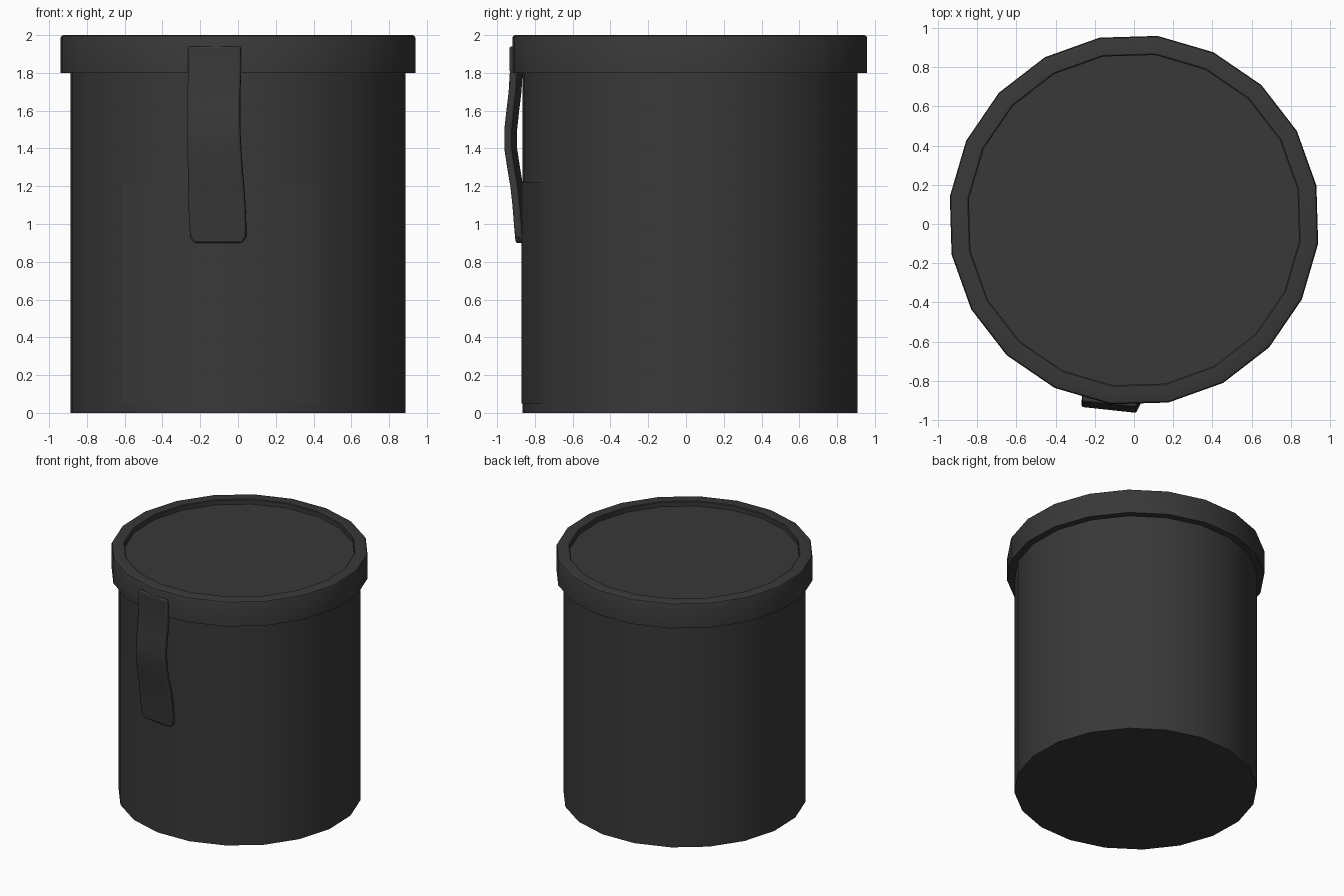
import bpy, bmesh, math

if "Cube" in bpy.data.objects:
    bpy.data.objects.remove(bpy.data.objects["Cube"])

SIDES = 20
TURN = math.radians(-7.3)
CY = 0.02

mat = bpy.data.materials.new("charcoal")
mat.diffuse_color = (0.04, 0.04, 0.04, 1)
mat.use_nodes = True
mat.node_tree.nodes["Principled BSDF"].inputs["Base Color"].default_value = mat.diffuse_color


def finish(name, bm, fix=True):
    if fix:
        bmesh.ops.recalc_face_normals(bm, faces=bm.faces)
    me = bpy.data.meshes.new(name)
    bm.to_mesh(me)
    bm.free()
    me.materials.append(mat)
    ob = bpy.data.objects.new(name, me)
    bpy.context.collection.objects.link(ob)
    bpy.ops.object.select_all(action='DESELECT')
    ob.select_set(True)
    bpy.context.view_layer.objects.active = ob
    bpy.ops.object.shade_smooth_by_angle(angle=math.radians(30))
    return ob


def ring_point(r, z, i):
    a = TURN + 2 * math.pi * i / SIDES
    return (r * math.cos(a), CY + r * math.sin(a), z)


def lathe(name, profile):
    """Twenty-sided turned solid, capped at both profile ends."""
    bm = bmesh.new()
    rings = [[bm.verts.new(ring_point(r, z, i)) for i in range(SIDES)]
             for r, z in profile]
    for a, b in zip(rings, rings[1:]):
        for i in range(SIDES):
            j = (i + 1) % SIDES
            bm.faces.new((a[i], a[j], b[j], b[i]))
    bm.faces.new(rings[0])
    bm.faces.new(rings[-1])
    return finish(name, bm)


# Container and overhanging lid with a shallow recess
lathe("container_body", [(0.894, 0), (0.894, 1.9)])
lathe("lid", [(0.88, 1.8), (0.947, 1.8), (0.947, 1.985), (0.942, 1.996),
              (0.932, 2.0), (0.855, 2.0), (0.849, 1.995), (0.849, 1.96)])

# Label panel wrapped over four front facets
bm = bmesh.new()
cols = [[bm.verts.new(ring_point(0.897, z, i)) for z in (0.05, 1.22)]
        for i in range(13, 18)]
for a, b in zip(cols, cols[1:]):
    bm.faces.new((a[0], b[0], b[1], a[1]))
finish("front_label", bm, fix=False)

# Wavy pull strap: z, left x, right x, front y of the right edge
rows = [(1.94, -0.265, 0.013, -0.936), (1.80, -0.266, 0.014, -0.934),
        (1.70, -0.268, 0.010, -0.940), (1.60, -0.268, 0.009, -0.952),
        (1.50, -0.268, 0.010, -0.963), (1.40, -0.268, 0.015, -0.963),
        (1.30, -0.267, 0.022, -0.948), (1.20, -0.265, 0.030, -0.931),
        (1.10, -0.263, 0.037, -0.920), (1.00, -0.260, 0.041, -0.912),
        (0.93, -0.254, 0.041, -0.906), (0.90, -0.232, 0.018, -0.903)]
THICK = 0.04
bm = bmesh.new()
loops = []
for z, xl, xr, y in rows:
    yl = y + 0.03
    pts = [(xl, yl), (xr, y), (xr + 0.004, y + THICK), (xl + 0.004, yl + THICK)]
    loops.append([bm.verts.new((px, py, z)) for px, py in pts])
for a, b in zip(loops, loops[1:]):
    for i in range(4):
        j = (i + 1) % 4
        bm.faces.new((a[i], a[j], b[j], b[i]))
bm.faces.new(loops[0])
bm.faces.new(loops[-1])
strap = finish("pull_strap", bm)
bev = strap.modifiers.new("soft_edges", 'BEVEL')
bev.width = 0.01
bev.segments = 2
bev.limit_method = 'ANGLE'
bev.angle_limit = math.radians(50)
